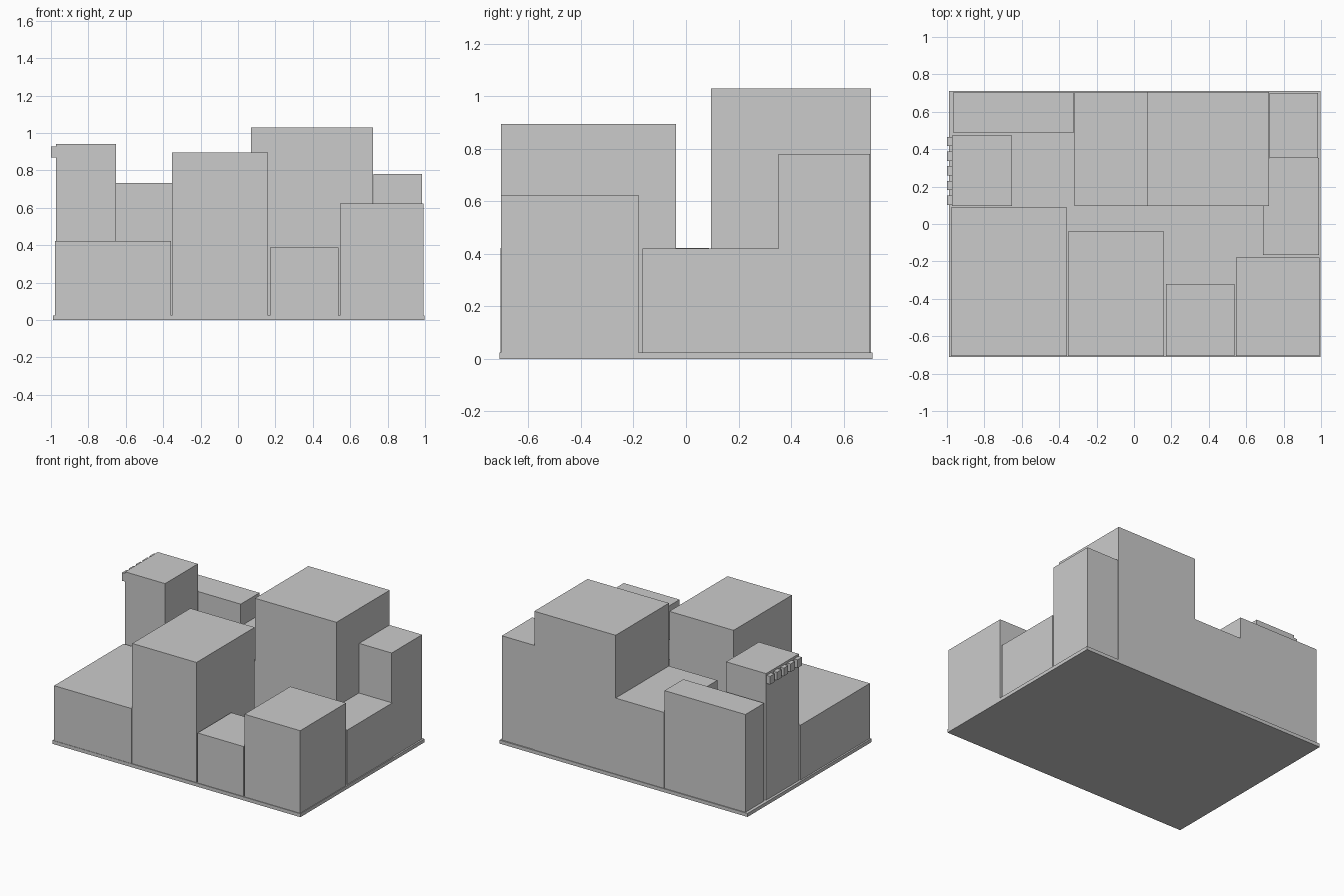
import bpy, bmesh

if "Cube" in bpy.data.objects:
    bpy.data.objects.remove(bpy.data.objects["Cube"])


def prism(name, profile, y0, y1):
    """Extrude an x-z or (y-swapped) outline along y."""
    bm = bmesh.new()
    face = bm.faces.new([bm.verts.new((x, y0, z)) for x, z in profile])
    ext = bmesh.ops.extrude_face_region(bm, geom=[face])
    verts = [v for v in ext["geom"] if isinstance(v, bmesh.types.BMVert)]
    bmesh.ops.translate(bm, verts=verts, vec=(0, y1 - y0, 0))
    bmesh.ops.recalc_face_normals(bm, faces=bm.faces)
    mesh = bpy.data.meshes.new(name)
    bm.to_mesh(mesh)
    bm.free()
    obj = bpy.data.objects.new(name, mesh)
    bpy.context.collection.objects.link(obj)
    return obj


def box(name, x0, x1, y0, y1, z0, z1):
    return prism(name, [(x0, z0), (x1, z0), (x1, z1), (x0, z1)], y0, y1)


FLOOR = 0.025

# Ground slab
box("base_slab", -0.99, 0.997, -0.71, 0.71, 0, FLOOR)

# Front row of buildings
box("front_left_building", -0.978, -0.358, -0.707, 0.087, FLOOR, 0.423)
box("front_tall_building", -0.354, 0.161, -0.705, -0.039, FLOOR, 0.895)
box("front_low_building", 0.17, 0.537, -0.705, -0.32, FLOOR, 0.387)
box("front_right_building", 0.545, 0.992, -0.705, -0.18, FLOOR, 0.623)

# Right side building: low wing with a raised back corner
box("right_wing", 0.69, 0.99, -0.166, 0.352, FLOOR, 0.42)
box("right_corner_tower", 0.724, 0.985, 0.352, 0.70, FLOOR, 0.78)

# Main back building: stepped L profile
prism("back_main_building",
      [(-0.318, FLOOR), (0.722, FLOOR), (0.722, 1.03),
       (0.07, 1.03), (0.07, 0.575), (-0.318, 0.575)], 0.095, 0.705)

# Back left building and side tower
box("back_left_building", -0.968, -0.32, 0.488, 0.703, FLOOR, 0.733)
box("left_tower", -0.972, -0.652, 0.097, 0.472, FLOOR, 0.942)

# Row of brackets under the tower roof edge
for i in range(5):
    y = 0.127 + i * 0.0785
    box(f"tower_bracket_{i + 1}", -1.0, -0.971, y - 0.025, y + 0.025, 0.868, 0.927)
